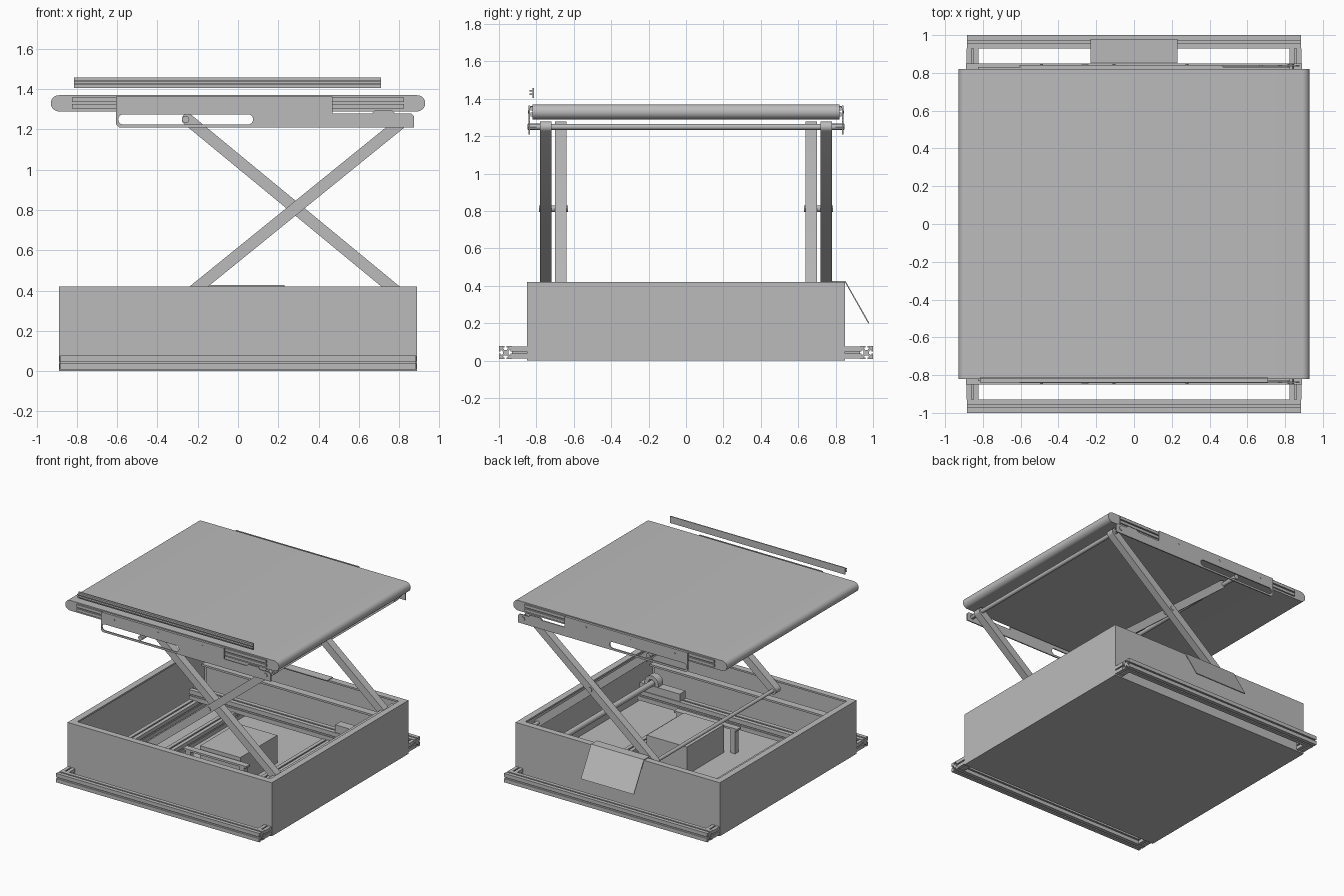
import bpy, bmesh
from math import pi, cos, sin, atan2, radians
from mathutils import Matrix, Vector

if "Cube" in bpy.data.objects:
    bpy.data.objects.remove(bpy.data.objects["Cube"])

grey = bpy.data.materials.new("light_grey")
grey.use_nodes = True
colour = (0.5, 0.5, 0.5, 1)
grey.diffuse_color = colour
grey.node_tree.nodes["Principled BSDF"].inputs["Base Color"].default_value = colour

# Profile axes (u, v) and extrusion direction for each axis name
AXES = {"x": ((0, 1, 0), (0, 0, 1), (1, 0, 0)),
        "y": ((1, 0, 0), (0, 0, 1), (0, -1, 0)),
        "z": ((1, 0, 0), (0, 1, 0), (0, 0, 1))}


def prism(name, loops, axis, a, b):
    """Extrude flat outlines from a to b along an axis; inner loops are holes."""
    curve = bpy.data.curves.new(name, "CURVE")
    curve.dimensions, curve.fill_mode = "2D", "BOTH"
    curve.extrude = abs(b - a) / 2
    for pts in loops:
        spline = curve.splines.new("POLY")
        spline.points.add(len(pts) - 1)
        for p, (u, v) in zip(spline.points, pts):
            p.co = (u, v, 0, 1)
        spline.use_cyclic_u = True
    temp = bpy.data.objects.new(name + "_outline", curve)
    bpy.context.collection.objects.link(temp)
    mesh = bpy.data.meshes.new_from_object(
        temp.evaluated_get(bpy.context.evaluated_depsgraph_get()))
    bpy.data.objects.remove(temp)
    bpy.data.curves.remove(curve)
    u, v, w = (Vector(c) for c in AXES[axis])
    mat = Matrix((u, v, w)).transposed().to_4x4()
    mat.translation = Vector([abs(c) for c in w]) * (a + b) / 2
    mesh.transform(mat)
    bm = bmesh.new()
    bm.from_mesh(mesh)
    bmesh.ops.remove_doubles(bm, verts=bm.verts, dist=1e-5)
    bmesh.ops.recalc_face_normals(bm, faces=bm.faces)
    for f in bm.faces:
        f.smooth = True
    bm.to_mesh(mesh)
    bm.free()
    mesh.set_sharp_from_angle(angle=radians(30))
    mesh.materials.clear()
    mesh.materials.append(grey)
    mesh.name = name
    obj = bpy.data.objects.new(name, mesh)
    bpy.context.collection.objects.link(obj)
    return obj


def rect(u0, u1, v0, v1):
    return [(u0, v0), (u1, v0), (u1, v1), (u0, v1)]


def box(name, x0, x1, y0, y1, z0, z1):
    return prism(name, [rect(x0, x1, y0, y1)], "z", z0, z1)


def circle(u, v, r, n=24):
    return [(u + r * cos(2 * pi * i / n), v + r * sin(2 * pi * i / n)) for i in range(n)]


def stadium(p, q, r, n=12):
    """Bar outline with round ends from p to q."""
    t = atan2(q[1] - p[1], q[0] - p[0])
    return [(c[0] + r * cos(s + pi * i / n), c[1] + r * sin(s + pi * i / n))
            for c, s in ((q, t - pi / 2), (p, t + pi / 2)) for i in range(n + 1)]


def slotted(cu, cv, size):
    """Square framing profile with a T-shaped slot in each side."""
    h = size / 2
    side = [(-1, -1), (-.16, -1), (-.16, -.75), (-.45, -.75), (-.2, -.42),
            (.2, -.42), (.45, -.75), (.16, -.75), (.16, -1)]
    pts = []
    for k in range(4):
        c, s = cos(k * pi / 2), sin(k * pi / 2)
        pts += [(cu + h * (c * a - s * b), cv + h * (s * a + c * b)) for a, b in side]
    return pts


# Open tub with an inward rim
X, Y, TOP = 0.89, 0.85, 0.42
outer = rect(-X, X, -Y, Y)
prism("tub_walls", [outer, rect(-X + .012, X - .012, -Y + .012, Y - .012)], "z", 0, TOP)
prism("tub_rim", [outer, rect(-X + .05, X - .05, -Y + .05, Y - .05)], "z", TOP - .012, TOP + .001)
box("tub_floor", -X, X, -Y, Y, 0, .015)

for s, side in ((-1, "front"), (1, "back")):
    # Outer bumper rails on short stand-offs
    prism(side + "_bumper_rail", [slotted(s * .965, .043, .07)], "x", -.885, .885)
    for x, end in ((-.855, "right"), (.855, "left")):
        prism(f"{side}_{end}_standoff", [slotted(x, .043, .064)], "y", s * .85, s * .93)

    # Scissor arms, with pivots
    low, high, near, far = .375, 1.25, -.25, .83
    prism(side + "_inner_arm", [stadium((near, high), (far - .03, low + .01), .029)],
          "y", s * .64, s * .70)
    prism(side + "_outer_arm", [stadium((far, high), (near, low), .029)],
          "y", s * .72, s * .78)
    prism(side + "_centre_pivot", [circle(.29, .8125, .018)], "y", s * .63, s * .785)

    # Slotted guide plate under the platform edge
    plate = [(-.605, 1.225), (-.59, 1.21), (.875, 1.21), (.875, 1.265), (.86, 1.28),
             (.78, 1.28), (.765, 1.295), (.68, 1.295), (.665, 1.28), (.47, 1.28),
             (.47, 1.365), (-.605, 1.365), (-.605, 1.295)]
    slot = stadium((-.57, 1.25), (.05, 1.25), .025)
    prism(side + "_guide_plate", [plate, slot], "y", s * .834, s * .843)
    box(side + "_guide_lip", -.6, .47, *sorted((s * .815, s * .84)), 1.352, 1.362)
    for x in (-.49, -.105, .28):
        prism(side + "_plate_screw", [circle(x, 1.33, .008, 12)], "y", s * .842, s * .846)
    prism(side + "_pivot_bolt", [circle(far, high, .018, 6)], "y", s * .80, s * .848)
    prism(side + "_slide_roller", [circle(-.26, high, .018)], "y", s * .78, s * .845)

    # Grooved side rails of the platform
    for z0, z1 in ((1.305, 1.327), (1.337, 1.36)):
        box(side + "_platform_rail", -.825, .825, *sorted((s * .81, s * .832)), z0, z1)

    # Guide rails and bearing blocks inside the tub
    prism(side + "_inner_rail", [slotted(s * .60, .12, .08)], "x", -.82, .82)
    box(side + "_slide_track", -.8, .8, s * .72 - .03, s * .72 + .03, .30, .315)
    box(side + "_track_support", -.8, .8, *sorted((s * .75, s * .765)), .015, .30)
    box(side + "_bearing_block", .45, .80, s * .60 - .035, s * .60 + .035, .16, .22)
    prism(side + "_bearing", [circle(.70, .235, .06), circle(.70, .235, .03)],
          "y", s * .57, s * .63)

# Platform belt with rounded ends
prism("platform_belt", [stadium((-.89, 1.33), (.89, 1.33), .04, 16)], "y", -.82, .82)

# Cross shafts between the arm pairs
for name, x, z, r, w in (("top_slide_shaft", -.26, 1.25, .016, .82),
                         ("top_pivot_shaft", .83, 1.25, .016, .82),
                         ("bottom_slide_shaft", -.25, .375, .014, .78),
                         ("bottom_pivot_shaft", .80, .385, .014, .78),
                         ("drive_shaft", .70, .235, .022, .66)):
    prism(name, [circle(x, z, r)], "y", -w, w)

# Loose channel strip above the front edge
strip = [(-.812, 1.405), (-.812, 1.458), (-.82, 1.458), (-.82, 1.446), (-.838, 1.446),
         (-.838, 1.438), (-.82, 1.438), (-.82, 1.428), (-.838, 1.428), (-.838, 1.420),
         (-.82, 1.420), (-.82, 1.405)]
prism("channel_strip", [strip], "x", -.815, .71)

# Cross frame, drive housing and mounting strip inside the tub
for x in (-.78, -.45, .38):
    prism("cross_frame", [[(x + u, v) for u, v in slotted(0, .05, .07)]], "y", -.80, .80)
box("drive_housing", -.12, .23, -.30, .16, .015, .233)
box("housing_strip", -.22, .33, -.37, -.32, .20, .215)
for x in (-.18, .29):
    box("strip_post", x - .02, x + .02, -.365, -.325, .015, .20)

# Sloping flap hung over the back rim
flap = [(.78, .421), (.78, .427), (.852, .427), (.98, .202), (.974, .199), (.849, .421)]
prism("back_flap", [flap], "x", -.23, .23)
